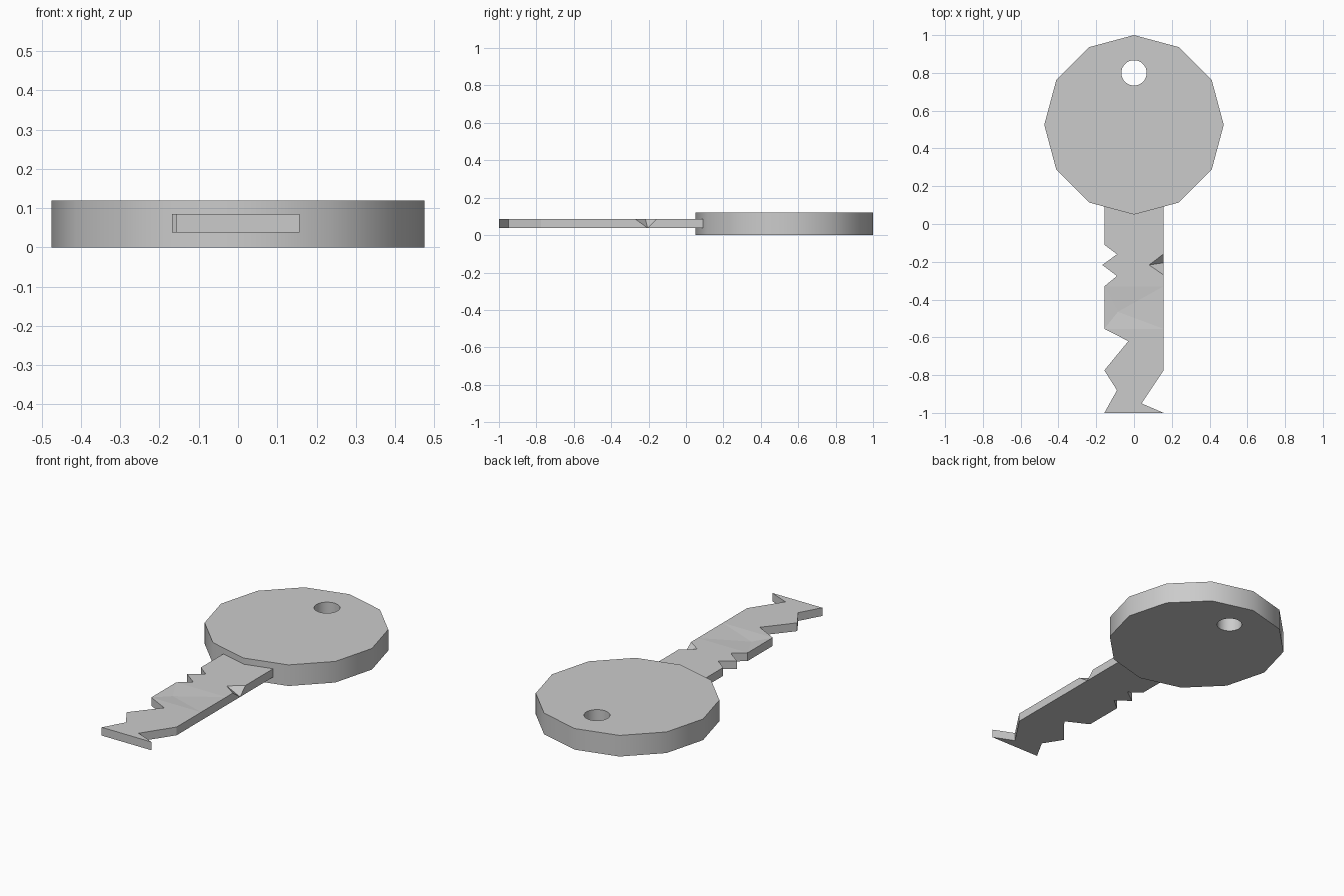
import bpy, bmesh
from math import cos, sin, pi, radians

if "Cube" in bpy.data.objects:
    bpy.data.objects.remove(bpy.data.objects["Cube"])

# Head: twelve-sided disc with a round key-ring hole
curve = bpy.data.curves.new("head", "CURVE")
curve.dimensions = "2D"
curve.fill_mode = "BOTH"
curve.extrude = 0.06


def add_ring(y, radius, sides):
    spline = curve.splines.new("POLY")
    spline.points.add(sides - 1)
    for i, p in enumerate(spline.points):
        a = 2 * pi * i / sides
        p.co = (radius * cos(a), y + radius * sin(a), 0, 1)
    spline.use_cyclic_u = True


add_ring(0.525, 0.475, 12)
add_ring(0.80, 0.067, 32)
head = bpy.data.objects.new("head", curve)
head.location.z = 0.06
bpy.context.collection.objects.link(head)
bpy.context.view_layer.objects.active = head
head.select_set(True)
bpy.ops.object.convert(target="MESH")
head = bpy.context.object
bm = bmesh.new()
bm.from_mesh(head.data)
bmesh.ops.remove_doubles(bm, verts=bm.verts, dist=0.0005)
bmesh.ops.recalc_face_normals(bm, faces=bm.faces)
bm.to_mesh(head.data)
bm.free()
bpy.ops.object.shade_smooth_by_angle(angle=radians(35))

# Blade: toothed outline, counter-clockwise from the head end
W, LOW, HIGH = 0.157, 0.038, 0.085
outline = [
    (-W, 0.12), (-W, -0.11), (-0.09, -0.16), (-0.168, -0.217), (-0.09, -0.275),
    (-W, -0.33), (-W, -0.555), (-0.03, -0.62), (-W, -0.775), (-0.09, -0.88),
    (-W, -1.0), (W, -1.0), (0.04, -0.95), (W, -0.775), (W, -0.555), (W, -0.33),
    (W, -0.27), (0.08, -0.217), (W, -0.158), (W, 0.12),
]
NOTCH = 17
bm = bmesh.new()
top = [bm.verts.new((x, y, HIGH)) for x, y in outline]
low = [bm.verts.new((x, y, LOW)) for x, y in outline]
low[NOTCH].co = (W, -0.205, LOW)  # the side notch tapers to a point

# Blade walls, with triangles around the tapered notch
n = len(outline)
for i in range(n):
    j = (i + 1) % n
    if j == NOTCH:
        faces = [(top[i], top[j], low[j]), (top[i], low[j], low[i])]
    elif i == NOTCH:
        faces = [(top[i], top[j], low[i]), (top[j], low[j], low[i])]
    else:
        faces = [(top[i], top[j], low[j], low[i])]
    for f in faces:
        bm.faces.new(f)
bm.faces.new(low)

# Blade top, with a shallow faceted dent in the middle
bm.faces.new(top[:6] + top[15:])
bm.faces.new(top[6:15])
dent = bm.verts.new((-0.085, -0.465, HIGH - 0.008))
corners = [top[5], top[6], top[14], top[15]]
for i in range(4):
    bm.faces.new((corners[i], corners[(i + 1) % 4], dent))
bmesh.ops.recalc_face_normals(bm, faces=bm.faces)
mesh = bpy.data.meshes.new("blade")
bm.to_mesh(mesh)
bm.free()
bpy.context.collection.objects.link(bpy.data.objects.new("blade", mesh))
